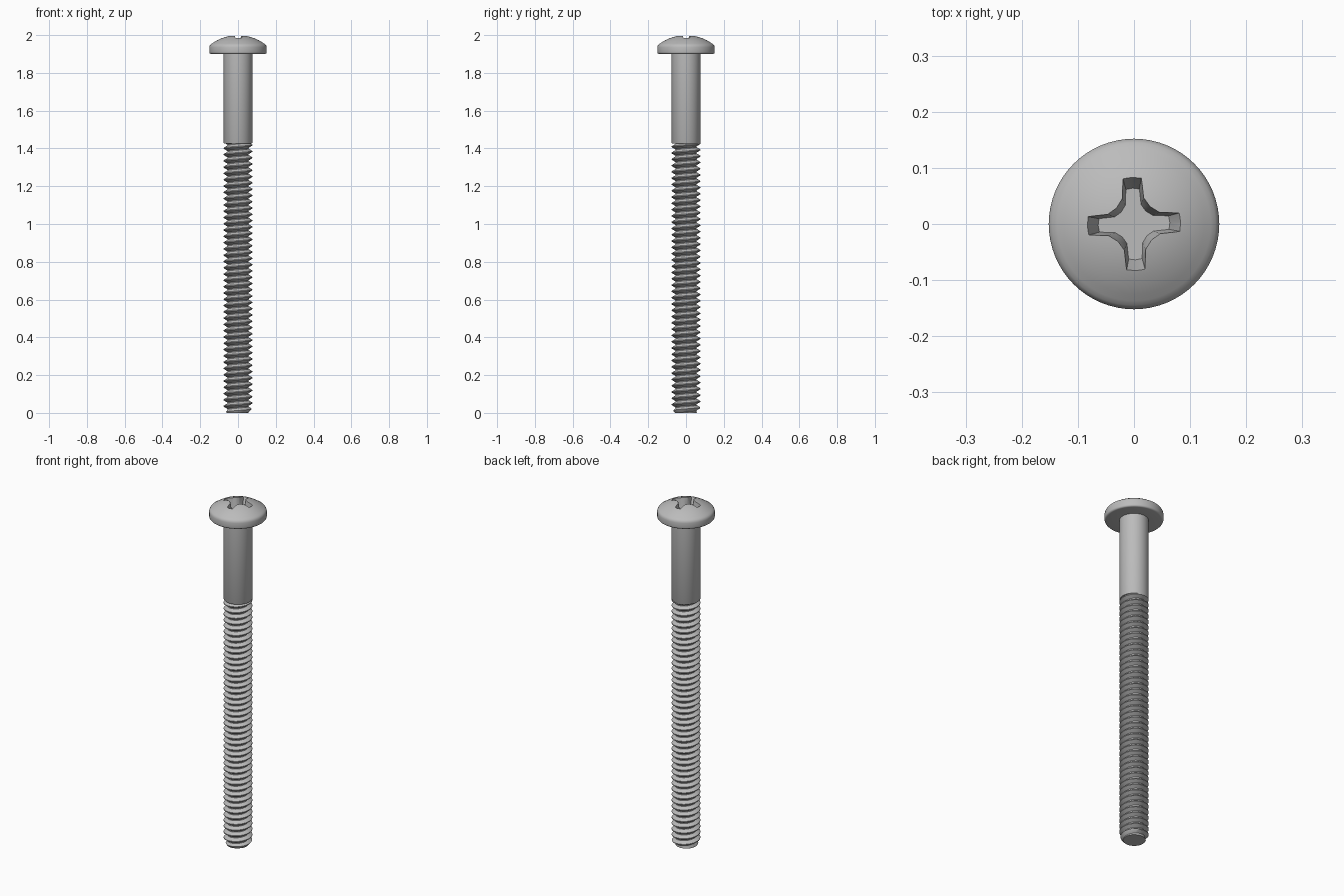
import bpy, bmesh
from math import pi, sin, cos, tau, radians

cube = bpy.data.objects.get("Cube")
if cube:
    bpy.data.objects.remove(cube, do_unlink=True)

steel = bpy.data.materials.new("steel_grey")
steel.use_nodes = True
GREY = (0.5, 0.5, 0.5, 1)
steel.diffuse_color = GREY
steel.node_tree.nodes["Principled BSDF"].inputs["Base Color"].default_value = GREY

SEGS = 64


def make_object(name, bm):
    """Turn a bmesh into a steel object."""
    bmesh.ops.recalc_face_normals(bm, faces=bm.faces[:])
    mesh = bpy.data.meshes.new(name)
    bm.to_mesh(mesh)
    bm.free()
    mesh.materials.append(steel)
    obj = bpy.data.objects.new(name, mesh)
    bpy.context.collection.objects.link(obj)
    return obj


def activate(obj):
    bpy.ops.object.select_all(action='DESELECT')
    obj.select_set(True)
    bpy.context.view_layer.objects.active = obj


def smooth(obj, angle=30):
    activate(obj)
    bpy.ops.object.shade_smooth_by_angle(angle=radians(angle))


def lathe(name, profile):
    """Spin an (r, z) profile into a closed solid."""
    bm = bmesh.new()
    rings = [[bm.verts.new((r * cos(tau * i / SEGS), r * sin(tau * i / SEGS), z))
              for i in range(SEGS)] for r, z in profile]
    for a, b in zip(rings, rings[1:]):
        for i in range(SEGS):
            j = (i + 1) % SEGS
            bm.faces.new((a[i], a[j], b[j], b[i]))
    bm.faces.new(rings[0])
    bm.faces.new(rings[-1])
    return make_object(name, bm)


# Pan head: flat underside, rounded rim, shallow dome
R, UNDER, RIM, TOP = 0.152, 1.9, 1.944, 2.0
profile = [(0.07, UNDER)]
profile += [(R - 0.01 + 0.01 * sin(a * pi / 8), UNDER + 0.01 - 0.01 * cos(a * pi / 8))
            for a in range(5)]
profile += [(R, RIM - 0.008), (R - 0.002, RIM), (R - 0.007, RIM + 0.007)]
sphere_r = 0.236
profile += [(r, TOP - sphere_r + (sphere_r ** 2 - r ** 2) ** 0.5)
            for r in (0.137, 0.125, 0.11, 0.09, 0.07, 0.05, 0.03, 0.01)]
profile.append((0.004, TOP))
head = lathe("head", profile)

# Tapered cross recess cut into the head
FLOOR, ROOF = 1.935, 2.005


def cross_ring(bm, reach, half, corner, z):
    """Cross outline with softened inner corners, turned slightly."""
    arm = [(reach - 0.002, -half), (reach, 0), (reach - 0.002, half),
           (corner * 1.55, half + 0.002), (corner, corner), (half + 0.002, corner * 1.55)]
    verts = []
    for k in range(4):
        t = k * pi / 2 + radians(2.3)
        verts += [bm.verts.new((x * cos(t) - y * sin(t), x * sin(t) + y * cos(t), z))
                  for x, y in arm]
    return verts


bm = bmesh.new()
low = cross_ring(bm, 0.064, 0.012, 0.022, FLOOR)
high = cross_ring(bm, 0.091, 0.018, 0.031, ROOF)
for i in range(len(low)):
    j = (i + 1) % len(low)
    bm.faces.new((low[i], low[j], high[j], high[i]))
bm.faces.new(low)
bm.faces.new(high)
cutter = make_object("recess_cutter", bm)
cutter.hide_render = True
cut = head.modifiers.new("recess", 'BOOLEAN')
cut.operation, cut.solver, cut.object = 'DIFFERENCE', 'EXACT', cutter
activate(head)
bpy.ops.object.modifier_apply(modifier=cut.name)
bpy.data.objects.remove(cutter, do_unlink=True)
smooth(head)

# Plain shank
SHANK_END = 1.425
smooth(lathe("shank", [(0.07, SHANK_END), (0.0745, SHANK_END + 0.002),
                       (0.076, SHANK_END + 0.005), (0.076, UNDER + 0.005)]))

# Helical thread: one tooth profile swept up a right-handed helix
PITCH, STEPS = 0.0333, 48
CREST, ROOT = 0.0755, 0.056
tooth = [(ROOT, 0.0), (ROOT, 0.14), (CREST, 0.5), (CREST, 0.64)]
bm = bmesh.new()
turns = int(SHANK_END / PITCH) + 5
columns = []
for s in range(turns * STEPS + 1):
    a = tau * s / STEPS
    base = (s / STEPS - 2) * PITCH
    column = []
    for r, f in tooth + [(ROOT, 1.0)]:
        z = base + f * PITCH
        r = min(r, max(ROOT, 0.06 + 0.6 * z))  # chamfered tip
        column.append(bm.verts.new((r * cos(a), r * sin(a), z)))
    columns.append(column)
for a, b in zip(columns, columns[1:]):
    for i in range(len(tooth)):
        bm.faces.new((a[i], b[i], b[i + 1], a[i + 1]))
bmesh.ops.remove_doubles(bm, verts=bm.verts[:], dist=0.00005)

# Trim the thread to length and close its tip
for z, side in ((SHANK_END + 0.003, 1), (0, -1)):
    result = bmesh.ops.bisect_plane(
        bm, geom=bm.verts[:] + bm.edges[:] + bm.faces[:], dist=0.00001,
        plane_co=(0, 0, z), plane_no=(0, 0, side), clear_outer=True)
rim = [e for e in result["geom_cut"] if isinstance(e, bmesh.types.BMEdge)]
bmesh.ops.edgeloop_fill(bm, edges=rim)
smooth(make_object("thread", bm))
